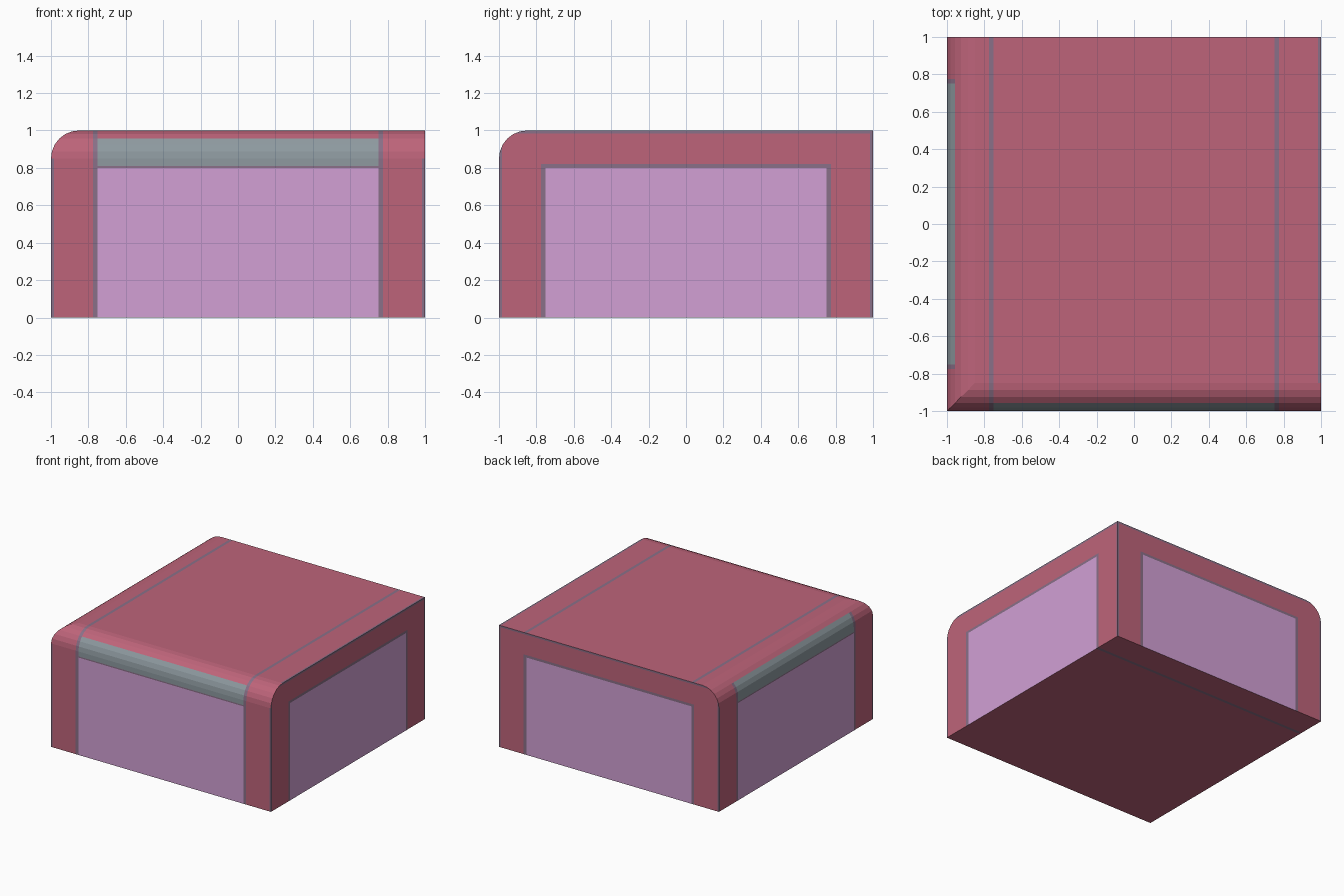
import bpy, bmesh, math
from mathutils import Vector

if "Cube" in bpy.data.objects:
    bpy.data.objects.remove(bpy.data.objects["Cube"])

R = 0.15          # radius of the rounded front and left top edges
PANEL = 0.75      # half width of the side panels
TRIM = 0.775      # outer edge of the panel trim
EDGE = 0.985      # start of the thin corner trim
BAND_TOP = 1 - R + R * math.sin(math.pi / 4)


def srgb(r, g, b):
    return tuple((v / 255 / 12.92 if v < 10 else ((v / 255 + 0.055) / 1.055) ** 2.4)
                 for v in (r, g, b)) + (1.0,)


def material(name, rgb):
    m = bpy.data.materials.new(name)
    m.diffuse_color = srgb(*rgb)
    m.use_nodes = True
    m.node_tree.nodes["Principled BSDF"].inputs["Base Color"].default_value = m.diffuse_color
    return m


RED, LILAC, GREY, BORDER = range(4)
mats = [material("rose red", (190, 100, 122)),
        material("lilac", (210, 160, 213)),
        material("cool grey", (142, 154, 160)),
        material("mauve grey trim", (138, 112, 136))]

# Body: stacked rectangular rings, inset on the front and left along an arc
bm = bmesh.new()
levels = [(0.0, 0.0)]
for i in range(7):
    a = math.radians(15 * i)
    levels.append((R * (1 - math.cos(a)), 1 - R + R * math.sin(a)))
rings = []
for d, z in levels:
    lo = -1 + d
    rings.append([bm.verts.new(p) for p in
                  ((lo, lo, z), (1, lo, z), (1, 1, z), (lo, 1, z))])
for a, b in zip(rings, rings[1:]):
    for i in range(4):
        j = (i + 1) % 4
        bm.faces.new((a[i], a[j], b[j], b[i]))
bm.faces.new(rings[0][::-1])
bm.faces.new(rings[-1])

# Cut the surface along every colour boundary
cuts = [(axis, s * v) for axis in (0, 1) for v in (PANEL, TRIM, EDGE) for s in (-1, 1)]
cuts += [(2, v) for v in (0.8, 0.81, 0.82, EDGE)]
for axis, v in cuts:
    co, no = Vector((0, 0, 0)), Vector((0, 0, 0))
    co[axis], no[axis] = v, 1
    bmesh.ops.bisect_plane(bm, geom=bm.verts[:] + bm.edges[:] + bm.faces[:],
                           dist=1e-5, plane_co=co, plane_no=no)
bm.normal_update()


def colour(c, n):
    # Underside: one thin stripe near the back
    if n.z < -0.9:
        return BORDER if PANEL < c.y < TRIM and c.x > -PANEL - 0.2 else RED
    # Top: two stripes and the right edge trim
    if n.z > 0.999:
        return BORDER if PANEL < abs(c.x) < TRIM or c.x > EDGE else RED
    # Rounded sides: panel below, grey band on the curve
    if n.y < -0.1 or n.x < -0.1:
        front = n.y < -0.1
        u = abs(c.x if front else c.y)
        if u < PANEL:
            if c.z < 0.8:
                return LILAC
            if c.z < 0.81:
                return BORDER
            return GREY if c.z < BAND_TOP else RED
        if u < TRIM:
            return BORDER if front or c.z < BAND_TOP else RED
        return BORDER if u > EDGE and c.z < 1 - R else RED
    # Flat sides: framed panel and thin outer trim
    u = abs(c.y if n.x > 0.5 else c.x)
    if u < PANEL and c.z < 0.8:
        return LILAC
    if u < TRIM and c.z < 0.82:
        return BORDER
    return BORDER if u > EDGE or c.z > EDGE else RED


for f in bm.faces:
    f.material_index = colour(f.calc_center_median(), f.normal)

mesh = bpy.data.meshes.new("rounded_block")
bm.to_mesh(mesh)
bm.free()
for m in mats:
    mesh.materials.append(m)
obj = bpy.data.objects.new("rounded_block", mesh)
bpy.context.collection.objects.link(obj)
